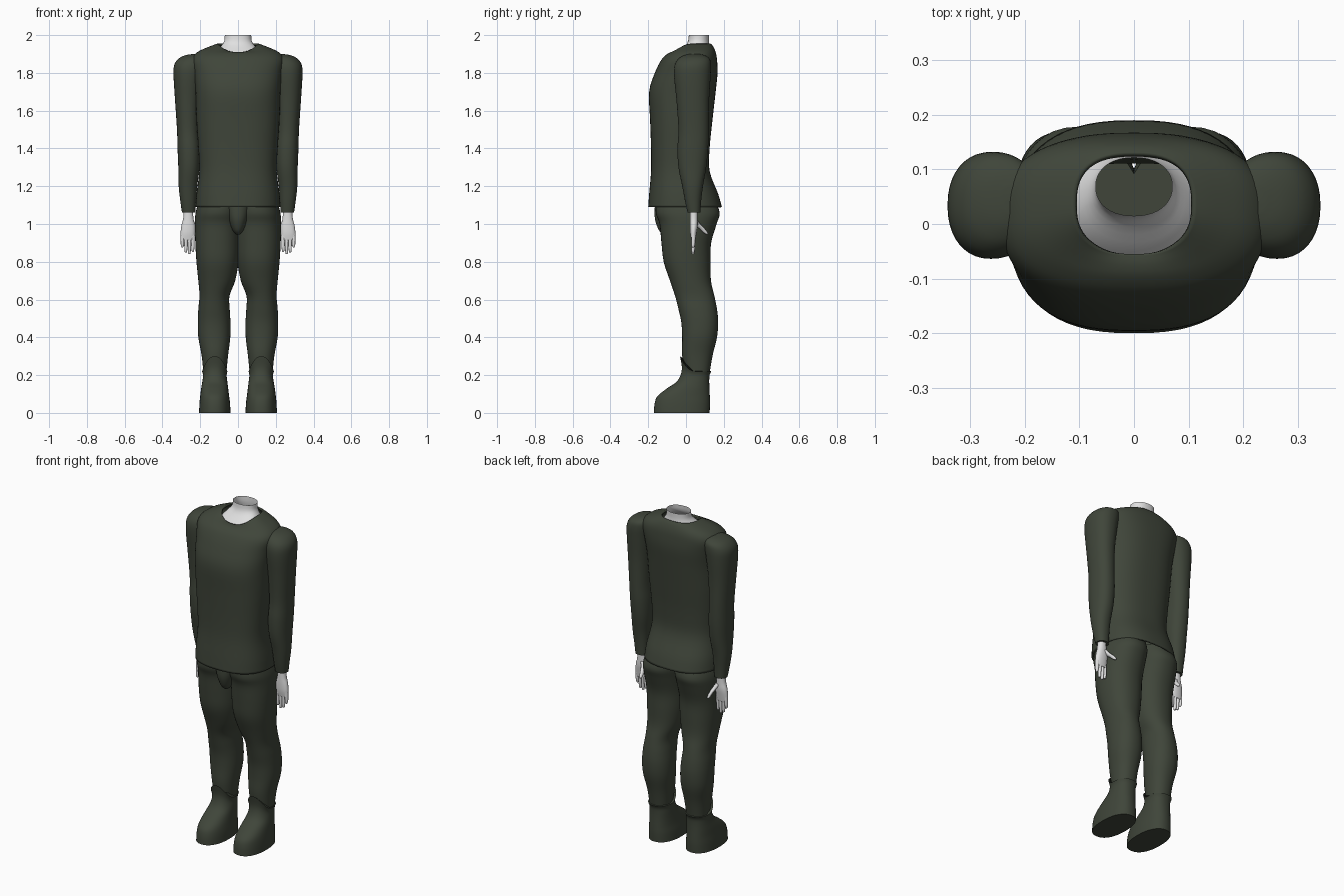
import bpy, bmesh, math

cube = bpy.data.objects.get("Cube")
if cube:
    bpy.data.objects.remove(cube)


def material(name, colour):
    m = bpy.data.materials.new(name)
    m.use_nodes = True
    m.diffuse_color = colour
    m.node_tree.nodes["Principled BSDF"].inputs["Base Color"].default_value = colour
    return m


CLOTH = material("dark green cloth", (0.05, 0.06, 0.042, 1))
SKIN = material("pale skin", (0.75, 0.75, 0.75, 1))


def spline(a, b, c, d, t):
    return b + t / 2 * (c - a + t * (2 * a - 5 * b + 4 * c - d + t * (3 * (b - c) + d - a)))


def smooth_rings(rings, steps):
    """Fill in rings between the given ones along a smooth curve."""
    rings = [tuple(r) + (0,) * (6 - len(r)) for r in rings]
    padded = [rings[0]] + rings + [rings[-1]]
    out = []
    for quad in zip(padded, padded[1:], padded[2:], padded[3:]):
        out += [[spline(*v, k / steps) for v in zip(*quad)] for k in range(steps)]
    return out + [list(rings[-1])]


def loft(name, rings, mat, side=1, n=40, power=2.2, steps=4, low=True, high=True):
    """Skin rings of (z, x min, x max, y min, y max, front drop)."""
    bm = bmesh.new()
    loops = []
    for z, x0, x1, y0, y1, drop in smooth_rings(rings, steps):
        loop = []
        for i in range(n):
            a = math.tau * i / n
            c, s = math.cos(a), math.sin(a)
            px = math.copysign(abs(c) ** (2 / power), c)
            py = math.copysign(abs(s) ** (2 / power), s)
            loop.append(bm.verts.new((side * ((x0 + x1) / 2 + px * (x1 - x0) / 2),
                                      (y0 + y1) / 2 + py * (y1 - y0) / 2,
                                      z - drop * max(0, -s) ** 2)))
        loops.append(loop)
    for p, q in zip(loops, loops[1:]):
        for i in range(n):
            j = (i + 1) % n
            bm.faces.new((p[i], p[j], q[j], q[i]))
    if low:
        bm.faces.new(loops[0][::-1])
    if high:
        bm.faces.new(loops[-1])
    if low or high:
        bmesh.ops.recalc_face_normals(bm, faces=bm.faces)
    mesh = bpy.data.meshes.new(name)
    bm.to_mesh(mesh)
    bm.free()
    mesh.materials.append(mat)
    ob = bpy.data.objects.new(name, mesh)
    bpy.context.collection.objects.link(ob)
    bpy.ops.object.select_all(action="DESELECT")
    ob.select_set(True)
    bpy.context.view_layer.objects.active = ob
    bpy.ops.object.shade_smooth_by_angle(angle=math.radians(50))
    return ob


def centred(rings):
    """Rings of (z, half width, y min, y max, front drop) about the middle."""
    return [(r[0], -r[1], r[1]) + tuple(r[2:]) for r in rings]


# Sweater body, from hem to collar, with a small thickness
sweater = loft("sweater_body", centred([
    (1.09, .225, -.2, .19), (1.16, .22, -.195, .17), (1.28, .205, -.185, .125),
    (1.4, .21, -.185, .125), (1.55, .22, -.19, .14), (1.7, .225, -.195, .157),
    (1.8, .235, -.165, .167), (1.87, .245, -.13, .164), (1.91, .215, -.1, .157, .01),
    (1.94, .15, -.075, .144, .03), (1.955, .108, -.055, .13, .045)]),
    CLOTH, n=64, power=2.5, low=False, high=False)
wall = sweater.modifiers.new("thickness", "SOLIDIFY")
wall.thickness = .01
wall.offset = -1

# Neck, open at the top
loft("neck", centred([(1.9, .125, -.075, .14, .04), (1.93, .1, -.045, .128, .03),
                      (1.965, .074, .005, .122, .01), (2, .07, .015, .122)]),
     SKIN, low=False, high=False)

# Front gusset of the trousers
loft("trouser_gusset", centred([(.945, .01, -.12, -.08), (.97, .03, -.145, -.05),
                                (1.03, .055, -.165, 0), (1.1, .075, -.165, .03)]), CLOTH)

for side, label in ((1, "left_"), (-1, "right_")):
    # Trouser leg with half of the hips
    loft(label + "trouser_leg", [
        (.18, .065, .18, 0, .12), (.3, .053, .192, -.02, .14), (.4, .041, .21, -.02, .164),
        (.48, .04, .213, -.025, .17), (.55, .044, .21, -.04, .164), (.62, .045, .204, -.058, .15),
        (.7, .015, .21, -.085, .132), (.8, -.003, .22, -.118, .13), (.9, -.008, .226, -.13, .133),
        (1, -.012, .228, -.14, .162), (1.06, -.016, .224, -.16, .178), (1.13, -.02, .205, -.155, .15)],
        CLOTH, side)

    # Boot with a raised front cuff
    loft(label + "boot", [
        (0, .04, .206, -.17, .125), (.05, .042, .204, -.166, .127), (.09, .047, .2, -.15, .126),
        (.13, .052, .195, -.1, .124), (.17, .057, .188, -.045, .123), (.2, .06, .185, -.022, .125, -.03),
        (.22, .056, .19, -.032, .134, -.08)], CLOTH, side, power=2.3)

    # Sleeve, from cuff to shoulder
    loft(label + "sleeve", [
        (1.062, .226, .297, .008, .076), (1.12, .222, .305, -.005, .08), (1.2, .216, .314, -.02, .09),
        (1.3, .203, .316, -.04, .107), (1.4, .2, .32, -.045, .117), (1.5, .205, .323, -.04, .12),
        (1.65, .2, .333, -.05, .122), (1.78, .185, .341, -.063, .13), (1.84, .175, .338, -.06, .132),
        (1.875, .175, .315, -.04, .125), (1.893, .18, .28, -.01, .1), (1.9, .2, .24, .02, .07)],
        CLOTH, side)

    # Wrist and palm
    loft(label + "palm", [
        (.915, .232, .302, .028, .05), (.95, .228, .304, .022, .056), (.99, .227, .3, .02, .062),
        (1.03, .236, .29, .02, .062), (1.09, .238, .286, .02, .062)], SKIN, side, n=24)

    # Four fingers, gently curled
    for k, (finger, tip) in enumerate((("index", .853), ("middle", .84), ("ring", .848), ("little", .875))):
        x = .239 + k * .0185
        loft(label + finger + "_finger", [
            (tip, x - .003, x + .003, .034, .042), (tip + .008, x - .007, x + .007, .029, .046),
            (.9, x - .009, x + .009, .028, .049), (.95, x - .009, x + .009, .028, .05)],
            SKIN, side, n=12, steps=3)

    # Thumb, spread to the back
    loft(label + "thumb", [
        (.945, .222, .228, .108, .114), (.953, .217, .233, .094, .116), (.975, .219, .24, .07, .1),
        (.995, .224, .25, .045, .08), (1.02, .235, .265, .03, .062)], SKIN, side, n=16)
